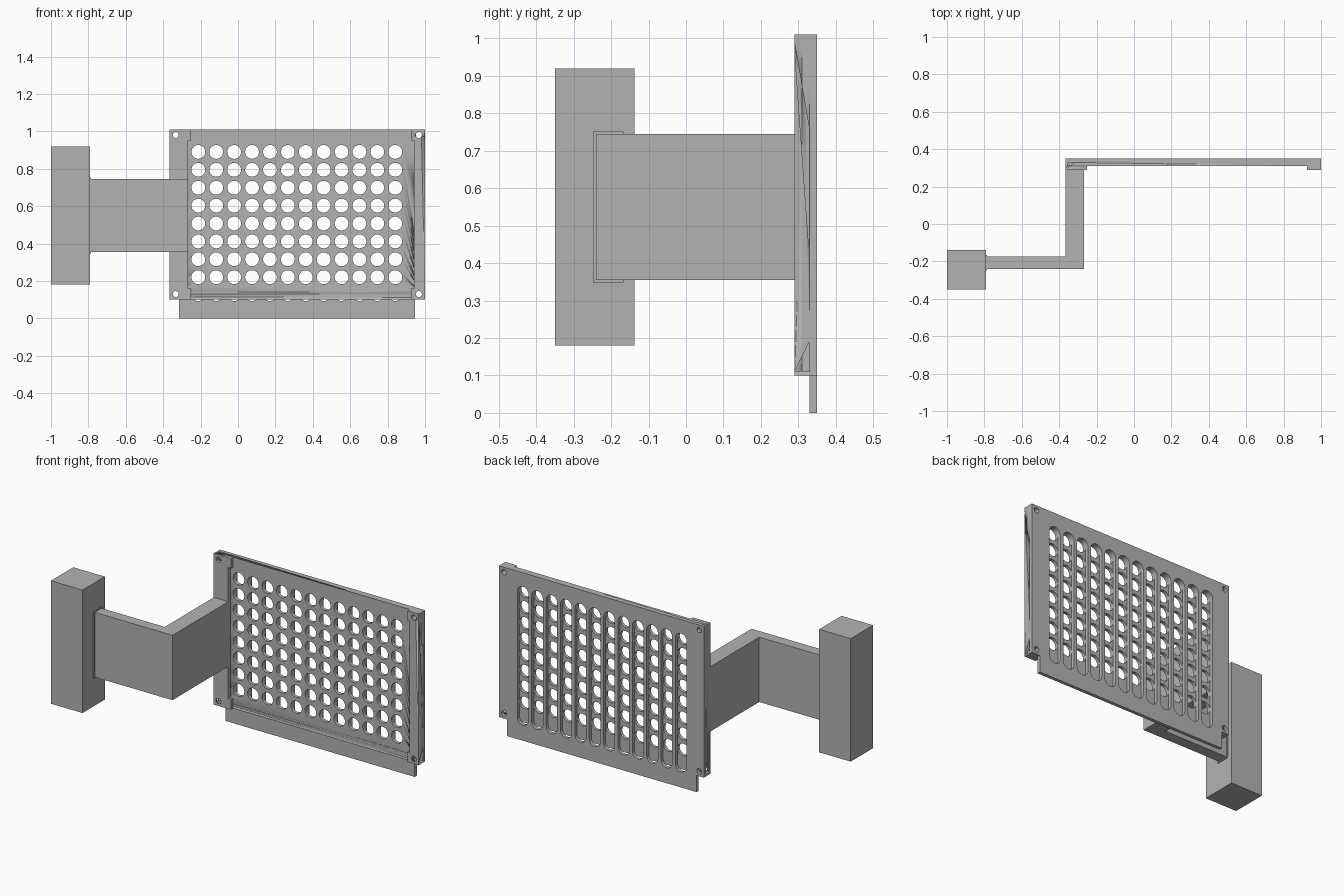
import bpy, bmesh, math

if "Cube" in bpy.data.objects:
    bpy.data.objects.remove(bpy.data.objects["Cube"])

grey = bpy.data.materials.new("plain_grey")
grey.use_nodes = True
COLOUR = (0.45, 0.45, 0.45, 1)
grey.diffuse_color = COLOUR
grey.node_tree.nodes["Principled BSDF"].inputs["Base Color"].default_value = COLOUR


def rect(x0, x1, y0, y1):
    return [(x0, y0), (x1, y0), (x1, y1), (x0, y1)]


def slot(x, z0, z1, r, n=12):
    """Vertical rounded slot; a circle when z0 equals z1."""
    ends = ((z1, 0), (z0, math.pi))
    steps = range(n + 1) if z0 != z1 else range(n)
    return [(x + r * math.cos(a + math.pi * i / n), z + r * math.sin(a + math.pi * i / n))
            for z, a in ends for i in steps]


def sheet(name, outline, holes, lo, hi, axis="Y"):
    """Extrude a flat outline with holes between lo and hi along one axis."""
    curve = bpy.data.curves.new(name, "CURVE")
    curve.dimensions = "2D"
    curve.fill_mode = "BOTH"
    curve.extrude = (hi - lo) / 2
    for loop in [outline] + holes:
        s = curve.splines.new("POLY")
        s.points.add(len(loop) - 1)
        for p, (u, v) in zip(s.points, loop):
            p.co = (u, v, 0, 1)
        s.use_cyclic_u = True
    obj = bpy.data.objects.new(name, curve)
    bpy.context.collection.objects.link(obj)
    bpy.ops.object.select_all(action="DESELECT")
    obj.select_set(True)
    bpy.context.view_layer.objects.active = obj
    bpy.ops.object.convert(target="MESH")
    obj = bpy.context.view_layer.objects.active
    # Weld the caps and turn the sheet to its axis
    bm = bmesh.new()
    bm.from_mesh(obj.data)
    bmesh.ops.remove_doubles(bm, verts=bm.verts, dist=0.0001)
    mid = (lo + hi) / 2
    for v in bm.verts:
        u, w, d = v.co
        v.co = {"X": (d + mid, u, w), "Y": (u, mid - d, w), "Z": (u, w, d + mid)}[axis]
    bmesh.ops.recalc_face_normals(bm, faces=bm.faces)
    bm.to_mesh(obj.data)
    bm.free()
    obj.data.materials.clear()
    obj.data.materials.append(grey)
    bpy.ops.object.shade_smooth_by_angle(angle=math.radians(30))
    return obj


def cut(target, cutter):
    bpy.context.view_layer.objects.active = target
    mod = target.modifiers.new("cut", "BOOLEAN")
    mod.operation = "DIFFERENCE"
    mod.solver = "EXACT"
    mod.object = cutter
    bpy.ops.object.modifier_apply(modifier=mod.name)


# Panel dimensions
LEFT, RIGHT, BASE, TOP = -0.365, 1.0, 0.1, 1.01
PITCH, R = 0.0957, 0.037
columns = [-0.212 + PITCH * i for i in range(12)]
rows = [0.22 + PITCH * i for i in range(8)]
screws = [slot(x, z, z, 0.016) for x in (-0.333, 0.967) for z in (0.13, 0.98)]

# Rear layer with long slots and a tongue below
tongue = [(LEFT, TOP), (LEFT, BASE), (-0.315, BASE), (-0.315, 0),
          (0.945, 0), (0.945, BASE), (RIGHT, BASE), (RIGHT, TOP)]
sheet("slotted_back_plate", tongue,
      [slot(x, 0.13, 0.89, R) for x in columns] + screws, 0.33, 0.35)

# Front layer with the grid of round holes
front = sheet("perforated_front_plate", rect(LEFT, RIGHT, BASE, TOP),
              [slot(x, z, z, R) for x in columns for z in rows] + screws, 0.31, 0.33)


# Raised side rails with wider ends
def rail(name, outer, mid, end, holes):
    outline = [(outer, BASE), (end, BASE), (end, 0.16), (mid, 0.16),
               (mid, 0.95), (end, 0.95), (end, TOP), (outer, TOP)]
    return sheet(name, outline, holes, 0.29, 0.31)


right_rail = rail("right_rail", LEFT, -0.268, -0.25, screws[:2])
left_rail = rail("left_rail", RIGHT, 0.94, 0.925, screws[2:])

# Wedge openings in the panel edges
long_wedge = [(0.288, 1.0), (0.329, 0.76), (0.329, 0.43)]
low_wedge = [(0.291, 0.112), (0.329, 0.112), (0.329, 0.19)]
corner = [(-0.36, 0.298), (-0.315, 0.329), (-0.35, 0.329)]
cutters = [
    (sheet("cutter_long", long_wedge, [], 0.95, 1.02, "X"), left_rail),
    (sheet("cutter_low_left", low_wedge, [], 0.95, 1.02, "X"), left_rail),
    (sheet("cutter_low_right", low_wedge, [], -0.4, -0.315, "X"), right_rail),
    (sheet("cutter_corner", corner, [], 0.96, 1.03, "Z"), right_rail),
]
for cutter, side in cutters:
    cut(front, cutter)
    cut(side, cutter)
    bpy.data.objects.remove(cutter)

# Bent arm, its collar and the mounting block
elbow = [(-0.795, -0.24), (-0.268, -0.24), (-0.268, 0.29),
         (LEFT, 0.29), (LEFT, -0.175), (-0.795, -0.175)]
sheet("bent_arm", elbow, [], 0.355, 0.745, "Z")
sheet("arm_collar", rect(-0.795, -0.785, -0.248, -0.167), [], 0.348, 0.752, "Z")
sheet("mounting_block", rect(-1, -0.79, -0.35, -0.138), [], 0.18, 0.92, "Z")
